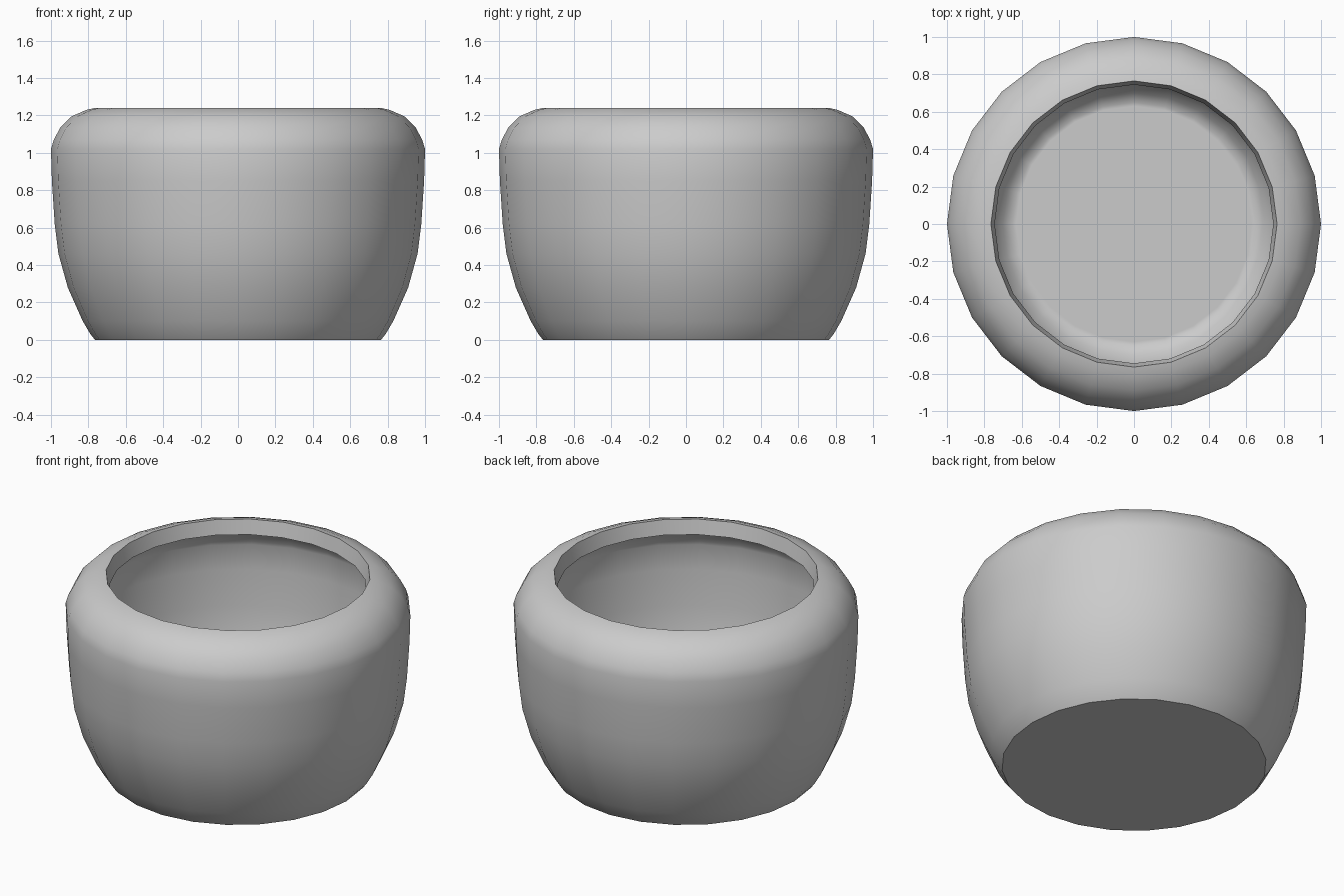
import bpy
import bmesh
import math
from mathutils import Vector

cube = bpy.data.objects.get("Cube")
if cube:
    bpy.data.objects.remove(cube, do_unlink=True)

SIDES = 24

# Radius and height pairs, from the centre of the base up the outer wall
outer = [(0, 0), (0.765, 0), (0.79, 0.032), (0.83, 0.1), (0.91, 0.28),
         (0.96, 0.46), (0.98, 0.62), (0.995, 0.85), (1.0, 1.02), (0.985, 1.07),
         (0.95, 1.135), (0.89, 1.195), (0.81, 1.23), (0.765, 1.24)]
# From the lip down the inner wall to the centre of the rounded floor
inner = [(0.745, 1.15), (0.78, 1.145), (0.84, 1.12), (0.88, 1.08),
         (0.9, 1.035), (0.91, 1.01), (0.905, 0.855), (0.89, 0.63),
         (0.87, 0.48), (0.825, 0.31), (0.75, 0.14), (0.7, 0.065),
         (0.65, 0.03), (0.63, 0.03), (0, 0.03)]

# Single clay colour
clay = bpy.data.materials.new("grey_clay")
clay.use_nodes = True
clay.diffuse_color = (0.6, 0.6, 0.6, 1)
clay.node_tree.nodes["Principled BSDF"].inputs["Base Color"].default_value = clay.diffuse_color

# Bowl: turn the profile around the vertical axis
bm = bmesh.new()
verts = [bm.verts.new((r, 0, z)) for r, z in outer + inner]
edges = [bm.edges.new(pair) for pair in zip(verts, verts[1:])]
bmesh.ops.spin(bm, geom=verts + edges, cent=Vector(), axis=Vector((0, 0, 1)),
               angle=math.tau, steps=SIDES, use_merge=False)
bmesh.ops.remove_doubles(bm, verts=bm.verts, dist=0.0005)
bmesh.ops.recalc_face_normals(bm, faces=bm.faces)

mesh = bpy.data.meshes.new("bowl")
bm.to_mesh(mesh)
bm.free()
mesh.materials.append(clay)
bowl = bpy.data.objects.new("bowl", mesh)
bpy.context.collection.objects.link(bowl)

# Smooth walls with a crisp base and lip
bpy.ops.object.select_all(action='DESELECT')
bowl.select_set(True)
bpy.context.view_layer.objects.active = bowl
bpy.ops.object.shade_smooth_by_angle(angle=math.radians(40))
